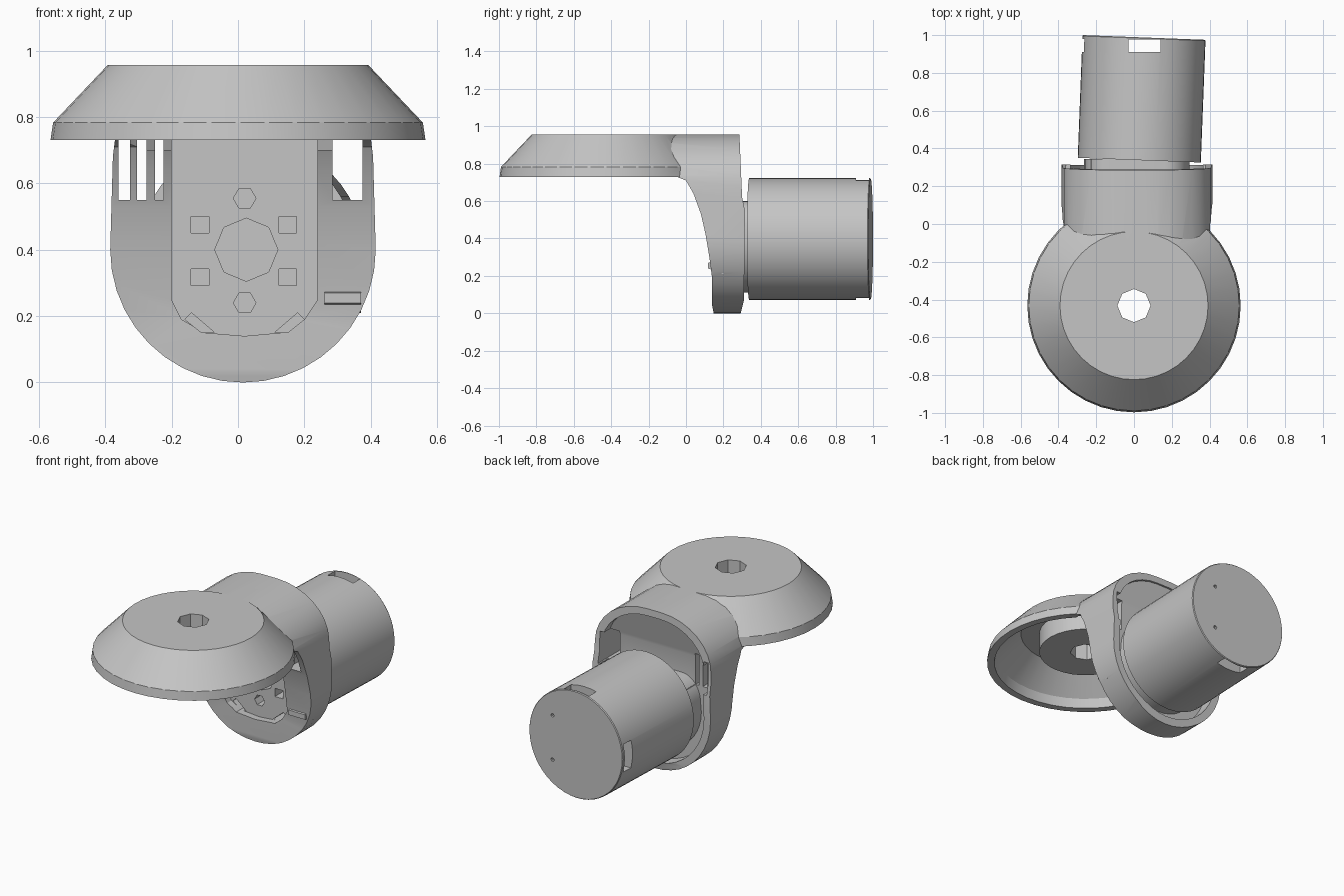
import bpy, bmesh
from math import sin, cos, pi, radians
from mathutils import Matrix, Vector

cube = bpy.data.objects.get("Cube")
if cube:
    bpy.data.objects.remove(cube, do_unlink=True)

grey = bpy.data.materials.new("plain_grey")
grey.use_nodes = True
colour = (0.56, 0.56, 0.56, 1)
grey.diffuse_color = colour
grey.node_tree.nodes["Principled BSDF"].inputs["Base Color"].default_value = colour


def finish(bm, name):
    bmesh.ops.recalc_face_normals(bm, faces=bm.faces)
    mesh = bpy.data.meshes.new(name)
    bm.to_mesh(mesh)
    bm.free()
    mesh.materials.append(grey)
    ob = bpy.data.objects.new(name, mesh)
    bpy.context.collection.objects.link(ob)
    return ob


def prism(name, profile, axis, lo, hi):
    """Extrude a 2D profile along x (profile is y,z) or along y (profile is x,z)."""
    bm = bmesh.new()
    place = (lambda p: (lo, p[0], p[1])) if axis == "x" else (lambda p: (p[0], lo, p[1]))
    face = bm.faces.new([bm.verts.new(place(p)) for p in profile])
    new = bmesh.ops.extrude_face_region(bm, geom=[face])["geom"]
    move = Vector((hi - lo, 0, 0)) if axis == "x" else Vector((0, hi - lo, 0))
    bmesh.ops.translate(bm, vec=move, verts=[v for v in new if isinstance(v, bmesh.types.BMVert)])
    return finish(bm, name)


def box(x0, x1, y0, y1, z0, z1):
    return prism("cutter", [(x0, z0), (x1, z0), (x1, z1), (x0, z1)], "y", y0, y1)


def lathe(name, rings, sides, centre, turn=None):
    """Closed solid from (radius, height) rings around z, then turned and moved."""
    bm = bmesh.new()
    loops = [[bm.verts.new((r * cos(2 * pi * i / sides), r * sin(2 * pi * i / sides), z))
              for i in range(sides)] for r, z in rings]
    for a, b in zip(loops, loops[1:]):
        for i in range(sides):
            j = (i + 1) % sides
            bm.faces.new((a[i], a[j], b[j], b[i]))
    bm.faces.new(loops[0])
    bm.faces.new(loops[-1])
    matrix = Matrix.Translation(centre) @ (turn or Matrix())
    bmesh.ops.transform(bm, matrix=matrix, verts=bm.verts)
    return finish(bm, name)


def combine(target, others, operation):
    """Apply booleans and remove the helper solids."""
    for other in others:
        mod = target.modifiers.new("cut", "BOOLEAN")
        mod.operation, mod.solver, mod.object = operation, "EXACT", other
        bpy.context.view_layer.update()
        graph = bpy.context.evaluated_depsgraph_get()
        mesh = bpy.data.meshes.new_from_object(target.evaluated_get(graph))
        target.modifiers.clear()
        target.data = mesh
        bpy.data.objects.remove(other, do_unlink=True)


def u_shape(half, bottom, shoulder, top, flat):
    """U outline with a round bottom and a rounded, slightly narrower top."""
    pts = [(CX + half * cos(a), bottom + half + half * sin(a))
           for a in [pi + pi * i / 20 for i in range(21)]]
    reach = half * 0.98 - flat
    arch = [(flat + reach * cos(a), shoulder + (top - shoulder) * sin(a))
            for a in [pi / 2 * i / 8 for i in range(9)]]
    return (pts + [(CX + x, z) for x, z in arch]
            + [(CX - x, z) for x, z in reversed(arch)])


along_y = Matrix.Rotation(-pi / 2, 4, "X")
CX = 0.015

# Bracket: U outline crossed with the curved side outline
bracket = prism("bracket_and_disc", u_shape(0.4, 0, 0.68, 0.957, 0.05), "y", -0.2, 0.4)
side = [(-0.1, 0.97), (-0.05, 0.73), (0, 0.71), (0.04, 0.64), (0.08, 0.53), (0.105, 0.42),
        (0.125, 0.3), (0.138, 0.2), (0.14, 0.04), (0.15, -0.01), (0.29, -0.01),
        (0.31, 0.07), (0.315, 0.55), (0.3, 0.62), (0.285, 0.97)]
combine(bracket, [prism("side", side, "x", -1, 1)], "INTERSECT")

# Sloped disc and small front ear joined to the bracket
disc_centre = Vector((0, -0.432, 0))
disc = lathe("disc", [(0.565, 0.73), (0.557, 0.783), (0.392, 0.957)], 40, disc_centre)
ear = prism("ear", [(0.118, 0.24), (0.2, 0.21), (0.2, 0.29), (0.118, 0.27)], "x", 0.26, 0.37)
combine(bracket, [disc, ear], "UNION")

# Hollows: underside of the disc, front recess, rear cavity
recess = [(-0.2, 0.25), (-0.17, 0.19), (-0.1, 0.15), (0.02, 0.14), (0.13, 0.15),
          (0.2, 0.19), (0.24, 0.25), (0.24, 0.83), (0.15, 0.9), (-0.12, 0.9), (-0.2, 0.83)]
combine(bracket, [
    lathe("cutter", [(0.53, 0.7), (0.51, 0.785), (0.37, 0.92)], 40, disc_centre),
    prism("cutter", recess, "y", -0.2, 0.18),
    prism("cutter", u_shape(0.355, 0.045, 0.66, 0.915, 0.045), "y", 0.23, 0.5)], "DIFFERENCE")

# Motor seat behind the plate, and the overhanging web above it
lid = prism("lid", u_shape(0.365, 0.04, 0.67, 0.925, 0.045), "y", 0.2, 0.5)
overhang = [(0.2, 0.95), (0.284, 0.95), (0.225, 0.7), (0.2, 0.7)]
combine(lid, [prism("overhang", overhang, "x", -1, 1)], "INTERSECT")
seat = prism("seat", u_shape(0.28, 0.11, 0.45, 0.6, 0.15), "y", 0.2, 0.345)
combine(bracket, [lid, seat], "UNION")

# Side windows, drain gaps, mounting holes in the plate, and the hole in the disc
cutters = []
for x0, x1 in [(-0.36, -0.325), (-0.305, -0.275), (-0.25, -0.225), (0.285, 0.375)]:
    cutters.append(box(x0, x1, -0.1, 0.5, 0.55, 0.74))
for s in (-1, 1):
    gap = [(0.02 + s * x, z) for x, z in [(0.09, 0.15), (0.13, 0.15), (0.18, 0.19), (0.16, 0.21)]]
    cutters.append(prism("cutter", gap, "y", 0.1, 0.5))
for x in (-0.115, 0.15):
    for z in (0.317, 0.475):
        cutters.append(box(x - 0.027, x + 0.027, 0.1, 0.5, z - 0.025, z + 0.025))
for z in (0.24, 0.555):
    cutters.append(lathe("cutter", [(0.034, 0), (0.034, 0.4)], 6, (0.02, 0.1, z), along_y))
cutters.append(lathe("cutter", [(0.095, 0), (0.095, 0.4)], 8, (0.025, 0.1, 0.4), along_y))
cutters.append(lathe("cutter", [(0.088, 0.7), (0.088, 1.1)], 8, disc_centre))
combine(bracket, cutters, "DIFFERENCE")

# Hub under the disc
hub = lathe("disc_hub", [(0.265, 0.8), (0.265, 0.94)], 32, disc_centre)
combine(hub, [lathe("cutter", [(0.088, 0.7), (0.088, 1.1)], 8, disc_centre)], "DIFFERENCE")

# Motor, slightly turned, with slots and two small screw holes at the rear
yaw = Matrix.Rotation(radians(-2.2), 4, "Z")
motor = lathe("motor_can", [(0.326, 0), (0.326, 0.645), (0.322, 0.65)], 48,
              (0.028, 0.338, 0.397), yaw @ along_y)
slots = [box(-0.03, 0.14, 0.91, 0.978, -0.2, 1), box(-0.6, 0, 0.91, 0.98, 0.31, 0.48)]
for z in (0.26, 0.53):
    slots.append(lathe("cutter", [(0.011, 0), (0.011, 0.2)], 8, (0.215, 0.95, z), along_y))
combine(motor, slots, "DIFFERENCE")

# Smooth round surfaces while keeping edges sharp
bpy.ops.object.select_all(action="DESELECT")
for ob in (bracket, hub, motor):
    ob.select_set(True)
    bpy.context.view_layer.objects.active = ob
bpy.ops.object.shade_smooth_by_angle(angle=radians(25))
